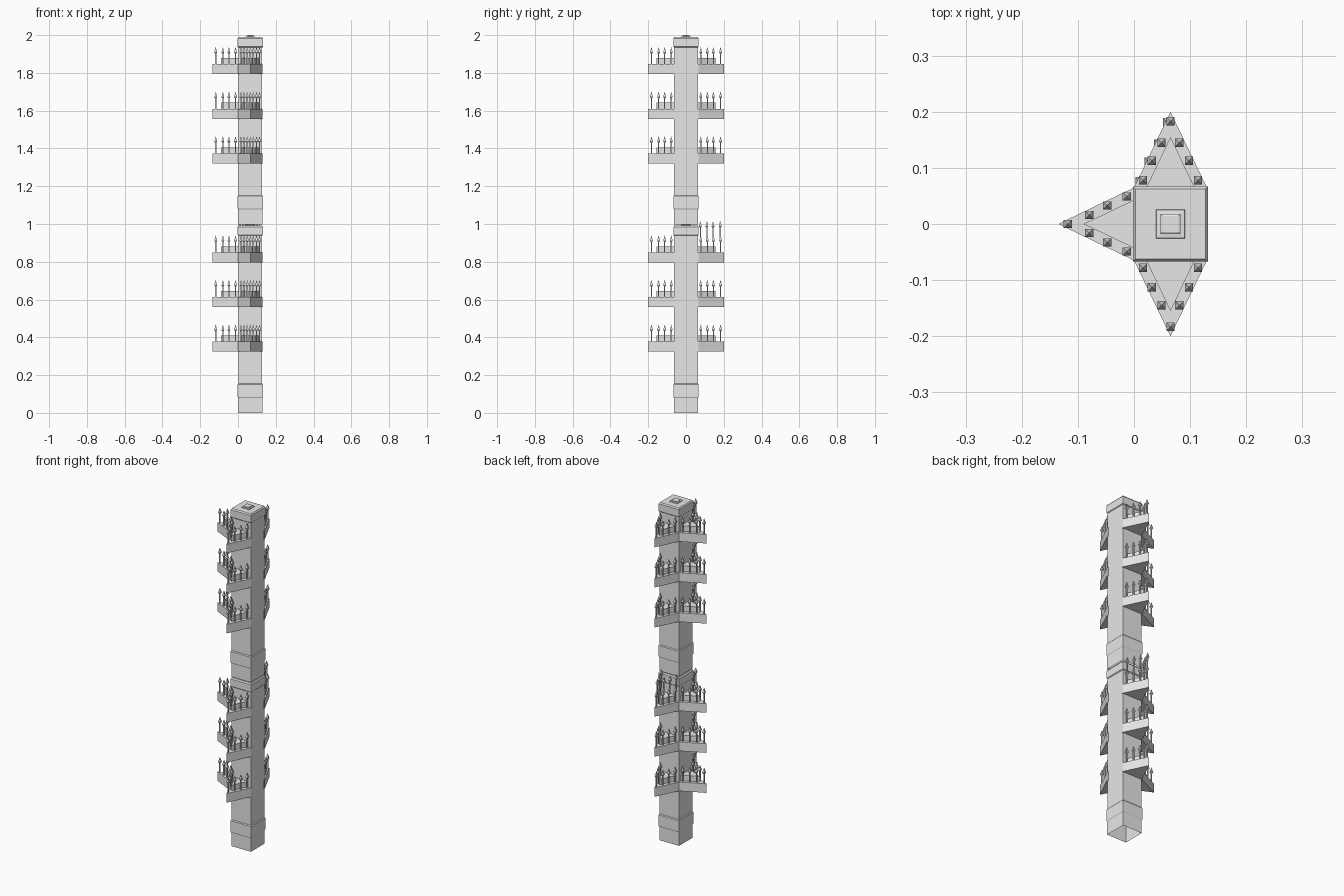
import bpy, bmesh, math
from mathutils import Matrix, Vector

cube = bpy.data.objects.get("Cube")
if cube:
    bpy.data.objects.remove(cube, do_unlink=True)

stone = bpy.data.materials.new("grey_stone")
stone.use_nodes = True
stone.diffuse_color = (0.8, 0.8, 0.8, 1)
stone.node_tree.nodes["Principled BSDF"].inputs["Base Color"].default_value = (0.8, 0.8, 0.8, 1)

CX = 0.065          # tower axis
HALF = 0.063        # half width of the shaft
MODULE = 0.997      # height of one tower section


def finish(name, bm):
    bmesh.ops.recalc_face_normals(bm, faces=bm.faces)
    mesh = bpy.data.meshes.new(name)
    bm.to_mesh(mesh)
    bm.free()
    mesh.materials.append(stone)
    obj = bpy.data.objects.new(name, mesh)
    bpy.context.collection.objects.link(obj)
    return obj


def loft(bm, rings, cap_bottom=True):
    """Skin a list of rings, each a list of points."""
    loops = [[bm.verts.new(p) for p in ring] for ring in rings]
    n = len(loops[0])
    for a, b in zip(loops, loops[1:]):
        for i in range(n):
            j = (i + 1) % n
            bm.faces.new((a[i], a[j], b[j], b[i]))
    if cap_bottom:
        bm.faces.new(loops[0][::-1])
    bm.faces.new(loops[-1])


def square(h, z, x=0, y=0):
    return [(x + sx * h, y + sy * h, z) for sx, sy in ((-1, -1), (1, -1), (1, 1), (-1, 1))]


def square_tower(name, profile, cap_bottom=True):
    bm = bmesh.new()
    loft(bm, [square(h, z, CX) for h, z in profile], cap_bottom)
    return finish(name, bm)


def prism(bm, width, reach, z0, z1):
    """Triangular slab pointing outwards along +x from the wall."""
    tri = [(-0.01, -width), (0, -width), (reach, 0), (0, width), (-0.01, width)]
    loft(bm, [[(x, y, z) for x, y in tri] for z in (z0, z1)])


def spike(bm, x, y, z, lean=0):
    """Square post with a pointed head."""
    part = bmesh.new()
    loft(part, [square(h, hz) for h, hz in
                ((0.003, 0), (0.003, 0.055), (0.0075, 0.062), (0.0004, 0.09))])
    part.transform(Matrix.Translation((x, y, z)) @ Matrix.Rotation(lean, 4, 'Y'))
    temp = bpy.data.meshes.new("spike_part")
    part.to_mesh(temp)
    part.free()
    bm.from_mesh(temp)
    bpy.data.meshes.remove(temp)


# spike positions along the slab edge, measured out from the wall
SPOTS = [(0.118, 0)] + [(d, s * w) for d, w in ((0.08, 0.016), (0.048, 0.033), (0.013, 0.049))
                        for s in (-1, 1)]


def wall_frame(angle):
    turn = Matrix.Rotation(angle, 4, 'Z')
    return Matrix.Translation((CX, 0, 0)) @ turn @ Matrix.Translation((HALF + 0.002, 0, 0))


SIDES = {"right": math.pi, "back": math.pi / 2, "front": -math.pi / 2}

for level, section in enumerate(("lower", "upper")):
    base = level * MODULE
    # shaft with a slightly wider band near its foot
    square_tower(section + "_shaft", [(h, base + z) for h, z in (
        (0.064, 0), (0.064, 0.08), (0.067, 0.085), (0.067, 0.15), (HALF, 0.155), (HALF, 0.95))],
        cap_bottom=False)
    # bevelled cap block
    square_tower(section + "_cap", [(h, base + z) for h, z in (
        (0.062, 0.937), (0.067, 0.942), (0.067, 0.985), (0.062, 0.992))])
    # low raised finial on the cap
    square_tower(section + "_finial", [(h, base + z) for h, z in (
        (0.026, 0.99), (0.025, 0.996), (0.018, 0.997), (0.018, 1.001), (0.014, 1.003))])

    for side, angle in SIDES.items():
        for storey in range(3):
            top = base + 0.377 + storey * 0.236
            label = f"{section}_{side}_balcony_{storey + 1}"
            # triangular slab with a smaller raised step
            bm = bmesh.new()
            prism(bm, 0.065, 0.135, top - 0.053, top)
            prism(bm, 0.043, 0.09, top, top + 0.032)
            bm.transform(wall_frame(angle))
            finish(label, bm)
            # row of spikes around the edge
            bm = bmesh.new()
            for d, w in SPOTS:
                p = wall_frame(angle) @ Vector((d, w, 0))
                spike(bm, p.x, p.y, top)
            finish(label + "_spikes", bm)

# extra leaning row of spikes above the back balcony of the lower section
bm = bmesh.new()
for d, w in SPOTS:
    p = wall_frame(math.pi / 2) @ Vector((d, w, 0))
    spike(bm, p.x - 0.003, p.y - 0.002, 0.925, -0.04)
finish("upper_back_loose_spikes", bm)
